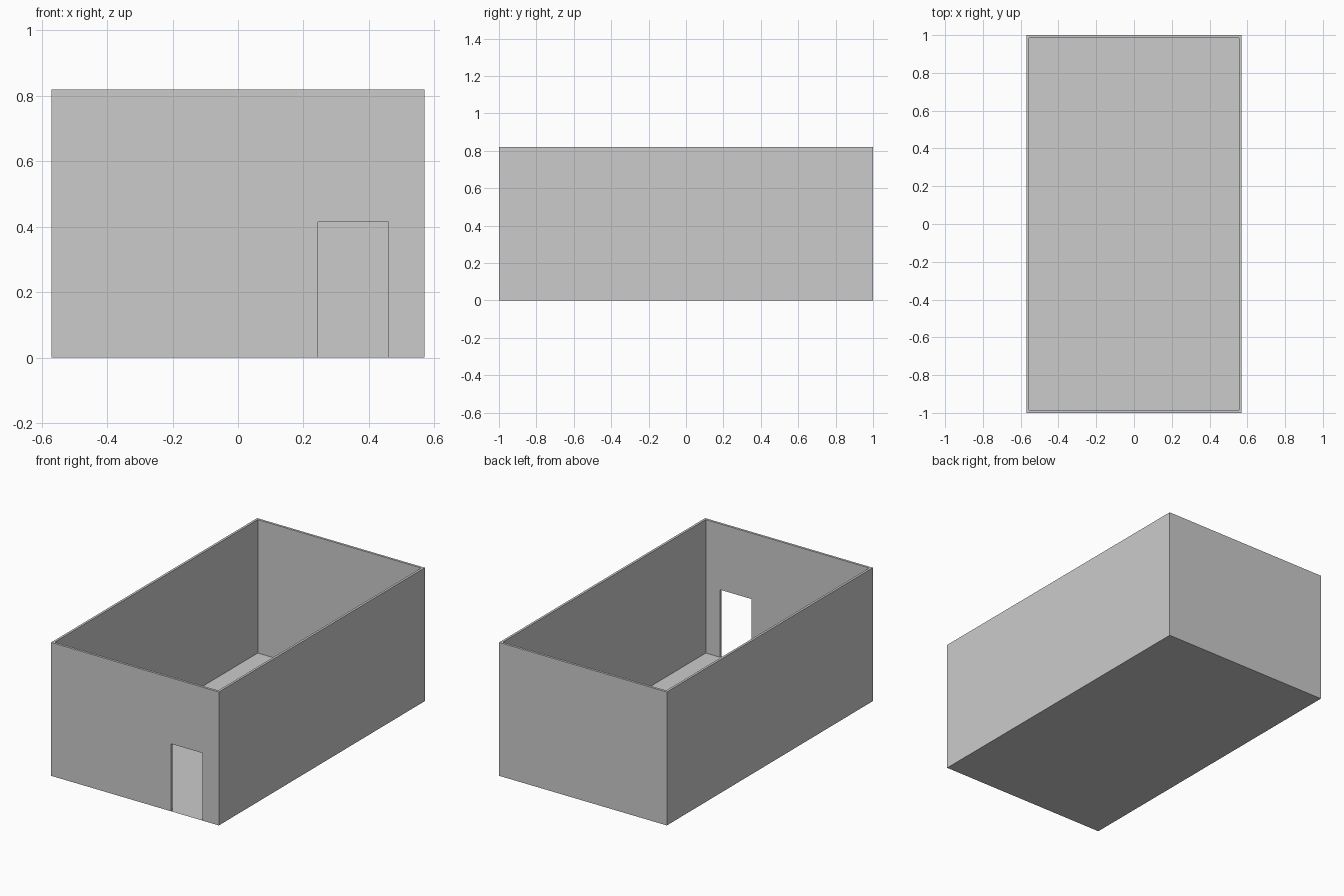
import bpy, bmesh

if "Cube" in bpy.data.objects:
    bpy.data.objects.remove(bpy.data.objects["Cube"])

W, D, H, T = 1.14, 2.0, 0.82, 0.0145     # outer size and wall thickness
DOOR_X0, DOOR_X1, DOOR_H = 0.245, 0.46, 0.415


def box(name, lo, hi):
    """Axis-aligned box between two corners."""
    bm = bmesh.new()
    bmesh.ops.create_cube(bm, size=1)
    for v in bm.verts:
        v.co = [hi[i] if v.co[i] > 0 else lo[i] for i in range(3)]
    mesh = bpy.data.meshes.new(name)
    bm.to_mesh(mesh)
    bm.free()
    obj = bpy.data.objects.new(name, mesh)
    bpy.context.collection.objects.link(obj)
    return obj


# Walls: solid block hollowed out, with a doorway through the front
walls = box("walls", (-W / 2, -D / 2, 0), (W / 2, D / 2, H))
cutters = [
    box("room_cutter", (-W / 2 + T, -D / 2 + T, -0.1), (W / 2 - T, D / 2 - T, H + 0.1)),
    box("door_cutter", (DOOR_X0, -D / 2 - 0.1, -0.1), (DOOR_X1, -D / 2 + 0.1, DOOR_H)),
]
for cutter in cutters:
    mod = walls.modifiers.new(cutter.name, 'BOOLEAN')
    mod.operation = 'DIFFERENCE'
    mod.solver = 'EXACT'
    mod.object = cutter

# Apply the cuts and drop the wall undersides, which the floor replaces
dg = bpy.context.evaluated_depsgraph_get()
bm = bmesh.new()
bm.from_object(walls, dg)
under = [f for f in bm.faces if all(abs(v.co.z) < 1e-4 for v in f.verts)]
bmesh.ops.delete(bm, geom=under, context='FACES')
walls.modifiers.clear()
bm.to_mesh(walls.data)
bm.free()
for cutter in cutters:
    bpy.data.objects.remove(cutter)

# Floor: one flat sheet out to the outer wall faces
bpy.ops.mesh.primitive_plane_add(size=1)
floor = bpy.context.object
floor.name = "floor"
floor.scale = (W, D, 1)
